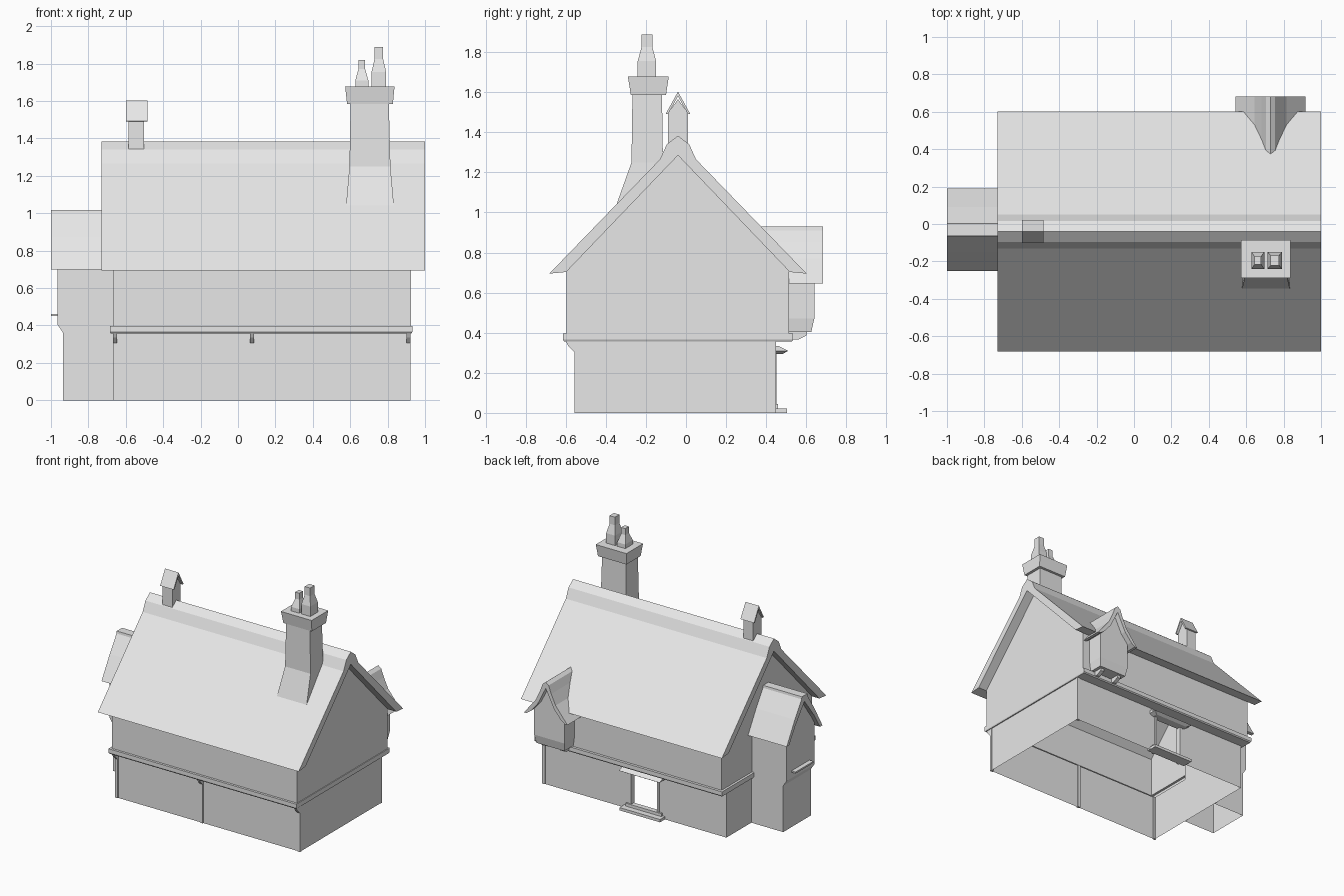
import bpy, bmesh

if "Cube" in bpy.data.objects:
    bpy.data.objects.remove(bpy.data.objects["Cube"])

plaster = bpy.data.materials.new("plain_grey")
plaster.use_nodes = True
GREY = (0.8, 0.8, 0.8, 1)
plaster.diffuse_color = GREY
plaster.node_tree.nodes["Principled BSDF"].inputs["Base Color"].default_value = GREY


def finish(name, bm):
    bmesh.ops.recalc_face_normals(bm, faces=bm.faces)
    mesh = bpy.data.meshes.new(name)
    bm.to_mesh(mesh)
    bm.free()
    mesh.materials.append(plaster)
    obj = bpy.data.objects.new(name, mesh)
    bpy.context.collection.objects.link(obj)
    return obj


def skin(name, rings, closed=True, bottom=True, top=True):
    """Join rings of points with quads and cap the ends."""
    bm = bmesh.new()
    loops = [[bm.verts.new(p) for p in ring] for ring in rings]
    n = len(loops[0])
    for a, b in zip(loops, loops[1:]):
        for i in range(n if closed else n - 1):
            j = (i + 1) % n
            bm.faces.new((a[i], a[j], b[j], b[i]))
    if bottom:
        bm.faces.new(loops[0])
    if top:
        bm.faces.new(loops[-1])
    return finish(name, bm)


def loft(name, levels, **caps):
    """Stack rectangles given as (z, x0, x1, y0, y1)."""
    return skin(name, [[(x0, y0, z), (x1, y0, z), (x1, y1, z), (x0, y1, z)]
                       for z, x0, x1, y0, y1 in levels], **caps)


def box(name, x0, x1, y0, y1, z0, z1):
    return loft(name, [(z0, x0, x1, y0, y1), (z1, x0, x1, y0, y1)])


def along_x(name, profile, x0, x1):
    return skin(name, [[(x, y, z) for y, z in profile] for x in (x0, x1)])


def along_y(name, profile, y0, y1):
    return skin(name, [[(x, y, z) for x, z in profile] for y in (y0, y1)])


def panel(name, profile, x):
    """Single upright face across the house."""
    return skin(name, [[(x, y, z) for y, z in profile]], bottom=False)


def mirrored(half, centre):
    """Full outline, left to right, from half-widths listed top down."""
    left = [(centre - w, z) for w, z in reversed(half)]
    return left + [(centre + w, z) for w, z in half if w > 0]


def wall_strip(name, path, z0, z1):
    return skin(name, [[(x, y, z) for x, y in path] for z in (z0, z1)],
                closed=False, bottom=False, top=False)


# Ground storey: open shell with a doorway in the back
DOOR0, DOOR1 = -0.075, 0.165
LEFT, RIGHT, FRONT, BACK = -0.66, 0.92, -0.55, 0.445
wall_strip("lower_walls", [(DOOR0, BACK), (LEFT, BACK), (LEFT, FRONT),
                           (RIGHT, FRONT), (RIGHT, BACK), (DOOR1, BACK)], 0, 0.357)
wall_strip("door_lintel", [(DOOR0, BACK), (DOOR1, BACK)], 0.3, 0.357)
for side, x in (("right", DOOR0), ("left", DOOR1)):
    box("door_jamb_" + side, x - 0.01, x + 0.01, 0.41, 0.452, 0, 0.3)
box("door_step", -0.13, 0.22, 0.42, 0.505, 0, 0.022)
box("door_step_riser", -0.11, 0.2, 0.42, 0.46, 0.022, 0.045)
loft("door_canopy", [(0.295, -0.1, 0.19, 0.42, 0.485), (0.31, -0.13, 0.22, 0.42, 0.51),
                     (0.335, -0.13, 0.22, 0.42, 0.46)])

# Timber posts with small brackets
for i, x in enumerate((-0.657, 0.075, 0.912)):
    box(f"front_post_{i}", x - 0.011, x + 0.011, -0.557, -0.54, 0, 0.357)
    loft(f"front_bracket_{i}", [(0.305, x - 0.01, x + 0.01, -0.56, -0.54),
                                (0.335, x - 0.01, x + 0.01, -0.588, -0.54),
                                (0.357, x - 0.01, x + 0.01, -0.6, -0.54)])
box("back_post", 0.9, 0.923, 0.43, 0.45, 0, 0.357)

# Hollow floor ledge stepping out from lower to upper walls
UP_L, UP_R, UP_F, UP_B = -0.667, 0.926, -0.596, 0.515
loft("floor_ledge", [(0.357, LEFT, RIGHT, FRONT, BACK),
                     (0.357, -0.68, 0.928, -0.608, 0.528), (0.365, -0.685, 0.932, -0.614, 0.535),
                     (0.397, -0.685, 0.932, -0.614, 0.535), (0.397, UP_L, UP_R, UP_F, UP_B)],
     bottom=False, top=False)

# Upper storey: eave walls and gable panels
EAVE = 0.71
for side, y in (("front", UP_F), ("back", UP_B)):
    wall_strip(f"upper_{side}_wall", [(UP_L, y), (UP_R, y)], 0.397, EAVE)
for side, x in (("right", UP_L), ("left", UP_R)):
    panel(f"{side}_gable", [(UP_F, 0.397), (UP_B, 0.397), (UP_B, EAVE),
                            (-0.04, 1.285), (UP_F, EAVE)], x)

# Main roof slab with a steeper ridge
outer = mirrored([(0, 1.383), (0.056, 1.34), (0.09, 1.265), (0.642, 0.695)], -0.04)
inner = mirrored([(0, 1.285), (0.558, 0.703)], -0.04)
along_x("main_roof", outer + inner[::-1], -0.73, 1.0)

# Side wing, its end wall stepping out above
Y = -0.03
WING = (Y - 0.17, Y + 0.17)
loft("wing_walls", [(0, -0.935, LEFT, *WING), (0.36, -0.935, LEFT, *WING),
                    (0.405, -0.965, LEFT, *WING), (0.74, -0.965, LEFT, *WING)],
     bottom=False, top=False)
panel("wing_gable", mirrored([(0, 0.97), (0.17, 0.74)], Y), -0.965)
wing_out = mirrored([(0.033, 1.018), (0.036, 1.0), (0.12, 0.872), (0.22, 0.7)], Y)
wing_in = mirrored([(0, 0.97), (0.115, 0.82), (0.19, 0.7)], Y)
along_x("wing_roof", wing_out + wing_in[::-1], -1.0, -0.66)
box("wing_sill", -1.0, -0.95, -0.14, 0.08, 0.45, 0.462)

# Back dormer with a bell-curved roof
X = 0.73
half = [(0, 0.93), (0.025, 0.91), (0.048, 0.85), (0.085, 0.77), (0.15, 0.69), (0.187, 0.645)]
under = [(0, 0.88), (0.03, 0.82), (0.07, 0.74), (0.13, 0.67), (0.165, 0.645)]
along_y("dormer_roof", mirrored(half, X) + mirrored(under, X)[::-1], 0.35, 0.683)
loft("dormer_walls", [(0.403, X - 0.12, X + 0.12, 0.5, 0.625), (0.47, X - 0.13, X + 0.13, 0.5, 0.64),
                      (0.67, X - 0.13, X + 0.13, 0.5, 0.64)])
along_y("dormer_gable", mirrored(under[:-1], X), 0.5, 0.64)
for side, x in (("right", X - 0.08), ("left", X + 0.08)):
    loft("dormer_bracket_" + side, [(0.365, x - 0.015, x + 0.015, 0.5, 0.56),
                                    (0.385, x - 0.015, x + 0.015, 0.5, 0.6),
                                    (0.405, x - 0.015, x + 0.015, 0.5, 0.605)])

# Tall chimney with flared foot, cap and two pots
loft("chimney_shaft", [(1.0, 0.574, 0.834, -0.36, -0.11), (1.045, 0.578, 0.833, -0.345, -0.11),
                       (1.25, 0.596, 0.815, -0.272, -0.115), (1.6, 0.602, 0.806, -0.267, -0.12)])
loft("chimney_cap", [(1.585, 0.583, 0.828, -0.275, -0.1), (1.678, 0.573, 0.837, -0.29, -0.086)])
for name, x, w, neck, z1, z2, z3 in (("small_pot", 0.662, 0.035, 0.018, 1.71, 1.77, 1.82),
                                     ("large_pot", 0.753, 0.039, 0.023, 1.755, 1.825, 1.888)):
    d = 0.046
    loft("chimney_" + name, [(z, x - a, x + a, -0.195 - b, -0.195 + b) for z, a, b in
                             ((1.67, w, d), (z1, w, d), (z2, neck, neck + 0.004),
                              (z3, neck, neck + 0.004))])

# Ridge vent with a little pitched roof
along_x("vent_body", [(-0.09, 1.28), (0.01, 1.28), (0.01, 1.495), (-0.04, 1.565), (-0.09, 1.495)],
        -0.585, -0.503)
along_x("vent_roof", mirrored([(0, 1.603), (0.061, 1.492)], -0.04)
        + mirrored([(0, 1.58), (0.05, 1.49)], -0.04)[::-1], -0.6, -0.484)
